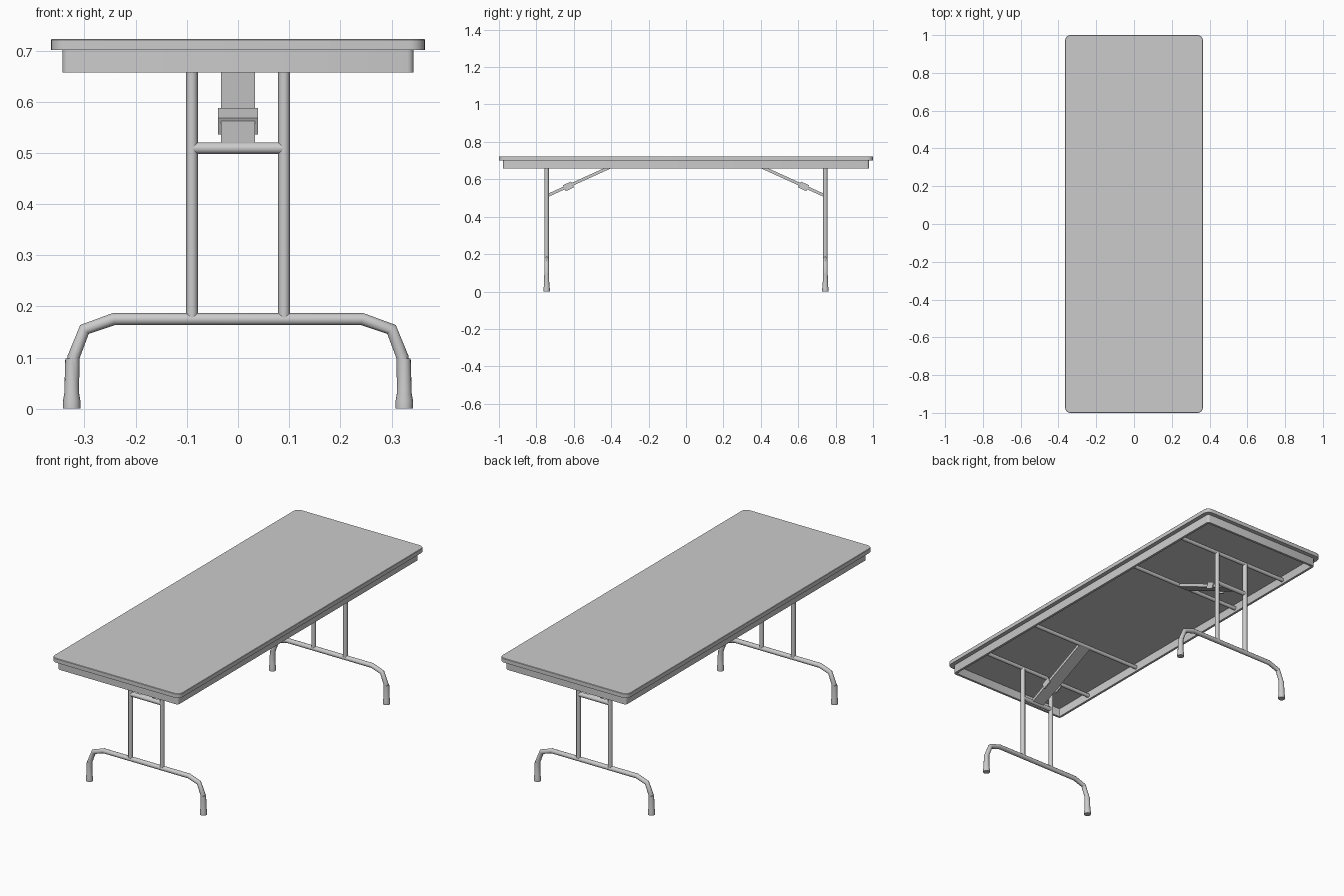
import bpy, bmesh
from math import cos, sin, pi, atan2, hypot
from mathutils import Matrix, Vector

if "Cube" in bpy.data.objects:
    bpy.data.objects.remove(bpy.data.objects["Cube"])


def finish(name, bm):
    bmesh.ops.recalc_face_normals(bm, faces=bm.faces)
    me = bpy.data.meshes.new(name)
    bm.to_mesh(me)
    bm.free()
    ob = bpy.data.objects.new(name, me)
    bpy.context.collection.objects.link(ob)
    return ob


def smooth(ob, angle=0.6):
    bpy.ops.object.select_all(action='DESELECT')
    ob.select_set(True)
    bpy.context.view_layer.objects.active = ob
    bpy.ops.object.shade_smooth_by_angle(angle=angle)


def rounded_loop(bm, hx, hy, r, z, n=6):
    vs = []
    for k, (sx, sy) in enumerate([(1, 1), (-1, 1), (-1, -1), (1, -1)]):
        for i in range(n + 1):
            a = (k + i / n) * pi / 2
            vs.append(bm.verts.new((sx * (hx - r) + r * cos(a),
                                    sy * (hy - r) + r * sin(a), z)))
    return vs


def bridge(bm, a, b):
    for i in range(len(a)):
        j = (i + 1) % len(a)
        bm.faces.new((a[i], a[j], b[j], b[i]))


def tube(name, pts, r):
    cu = bpy.data.curves.new(name, 'CURVE')
    cu.dimensions = '3D'
    cu.bevel_depth = r
    cu.bevel_resolution = 4
    cu.use_fill_caps = True
    sp = cu.splines.new('POLY')
    sp.points.add(len(pts) - 1)
    for p, co in zip(sp.points, pts):
        p.co = (*co, 1)
    ob = bpy.data.objects.new(name, cu)
    bpy.context.collection.objects.link(ob)
    bpy.ops.object.select_all(action='DESELECT')
    ob.select_set(True)
    bpy.context.view_layer.objects.active = ob
    bpy.ops.object.convert(target='MESH')
    smooth(bpy.context.view_layer.objects.active)


def lathe(name, profile, x, y, n=16):
    bm = bmesh.new()
    rings = [[bm.verts.new((x + r * cos(2 * pi * i / n), y + r * sin(2 * pi * i / n), z))
              for i in range(n)] for r, z in profile]
    for a, b in zip(rings, rings[1:]):
        bridge(bm, a, b)
    bm.faces.new(rings[0])
    bm.faces.new(rings[-1])
    smooth(finish(name, bm))


def boxes(name, parts, mat):
    # each part is (centre, size) in the local frame of mat
    bm = bmesh.new()
    for c, s in parts:
        bmesh.ops.create_cube(bm, size=1, matrix=mat @ Matrix.Translation(c) @ Matrix.Diagonal((*s, 1)))
    return finish(name, bm)


# table top slab
bm = bmesh.new()
loops = [rounded_loop(bm, hx, hy, r, z) for hx, hy, r, z in
         [(0.365, 1.0, 0.03, 0.701), (0.365, 1.0, 0.03, 0.721), (0.363, 0.998, 0.028, 0.723)]]
for a, b in zip(loops, loops[1:]):
    bridge(bm, a, b)
bm.faces.new(loops[0])
bm.faces.new(loops[-1])
smooth(finish("table_top", bm))

# apron frame under the top
bm = bmesh.new()
loops = [rounded_loop(bm, hx, hy, r, z, 3) for hx, hy, r, z in
         [(0.343, 0.978, 0.012, 0.657), (0.343, 0.978, 0.012, 0.702),
          (0.331, 0.966, 0.004, 0.702), (0.331, 0.966, 0.004, 0.657)]]
for i in range(4):
    bridge(bm, loops[i], loops[(i + 1) % 4])
smooth(finish("apron", bm))

LEG_Y, RAIL_Z = 0.745, 0.678
for s, end in ((-1, "front"), (1, "back")):
    y = s * LEG_Y
    # pivot rods spanning the apron
    tube(f"{end}_leg_pivot_rod", [(-0.335, y, RAIL_Z), (0.335, y, RAIL_Z)], 0.01)
    tube(f"{end}_brace_pivot_rod", [(-0.335, s * 0.38, RAIL_Z), (0.335, s * 0.38, RAIL_Z)], 0.01)

    # bent foot tube
    half = [(0.323, 0.03), (0.321, 0.102), (0.3, 0.155), (0.243, 0.175)]
    path = [(-x, y, z) for x, z in half] + [(x, y, z) for x, z in reversed(half)]
    tube(f"{end}_foot_tube", path, 0.012)

    # uprights and rubber feet
    for sx, side in ((-1, "left"), (1, "right")):
        tube(f"{end}_{side}_upright", [(sx * 0.09, y, 0.175), (sx * 0.09, y, RAIL_Z)], 0.0115)
        lathe(f"{end}_{side}_foot_cap",
              [(0.017, 0), (0.017, 0.016), (0.0145, 0.03), (0.0125, 0.098)], sx * 0.325, y)

    # crossbar between uprights
    tube(f"{end}_crossbar", [(-0.09, y, 0.509), (0.09, y, 0.509)], 0.0115)

    # folding brace: local y runs up along the brace
    p, q = Vector((0, y, 0.511)), Vector((0, s * 0.38, 0.677))
    length, rise = (q - p).length, atan2(q.z - p.z, LEG_Y - 0.38)
    mat = Matrix.Translation(p) @ Matrix.Rotation(pi if s > 0 else 0, 4, 'Z') @ Matrix.Rotation(rise, 4, 'X')
    boxes(f"{end}_brace", [((0, length / 2, 0), (0.066, length, 0.016))], mat)
    # locking collar, open underneath
    boxes(f"{end}_brace_lock",
          [((0, 0.127, 0.013), (0.078, 0.048, 0.006)),
           ((-0.036, 0.127, -0.003), (0.006, 0.048, 0.032)),
           ((0.036, 0.127, -0.003), (0.006, 0.048, 0.032))], mat)
